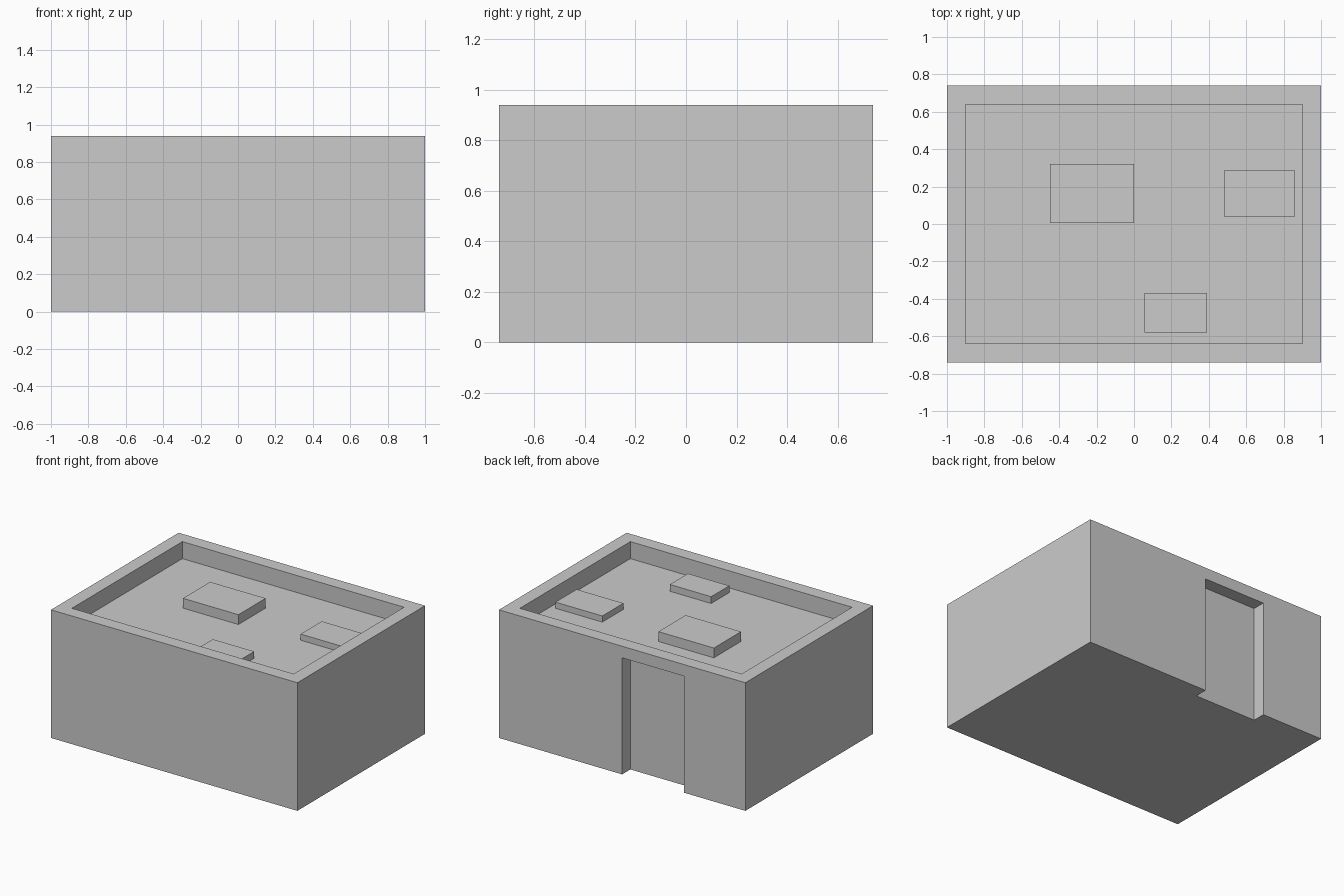
import bpy
import bmesh
from mathutils import Matrix, Vector

if "Cube" in bpy.data.objects:
    bpy.data.objects.remove(bpy.data.objects["Cube"])


def box(name, x, y, z):
    """Box spanning the given (min, max) ranges."""
    size = Vector((x[1] - x[0], y[1] - y[0], z[1] - z[0]))
    mid = Vector((sum(x), sum(y), sum(z))) / 2
    bm = bmesh.new()
    bmesh.ops.create_cube(bm, size=1, matrix=Matrix.Translation(mid) @ Matrix.Diagonal(size.to_4d()))
    mesh = bpy.data.meshes.new(name)
    bm.to_mesh(mesh)
    bm.free()
    obj = bpy.data.objects.new(name, mesh)
    bpy.context.collection.objects.link(obj)
    return obj


def cut(target, cutter):
    """Subtract the cutter and discard it."""
    mod = target.modifiers.new(cutter.name, 'BOOLEAN')
    mod.operation = 'DIFFERENCE'
    mod.solver = 'EXACT'
    mod.object = cutter
    cutter.hide_render = True
    bpy.context.view_layer.objects.active = target
    bpy.ops.object.modifier_apply(modifier=mod.name)
    bpy.data.objects.remove(cutter)


W, D, H = 1.0, 0.74, 0.94      # half width, half depth, height
WALL, ROOF = 0.1, 0.815        # parapet thickness, roof level

# Building block with sunken flat roof and a doorway recess in the back wall
building = box("building", (-W, W), (-D, D), (0, H))
cut(building, box("roof_cutter", (-W + WALL, W - WALL), (-D + WALL, D - WALL), (ROOF, H + 0.2)))
cut(building, box("door_cutter", (-0.5, 0.0), (D - 0.095, D + 0.2), (-0.2, 0.855)))

# Low units standing on the roof
units = [
    ("roof_unit_large", (-0.45, 0.0), (0.005, 0.32), 0.072),
    ("roof_unit_side", (0.48, 0.86), (0.04, 0.285), 0.045),
    ("roof_unit_small", (0.055, 0.39), (-0.58, -0.37), 0.05),
]
for name, x, y, height in units:
    box(name, x, y, (ROOF, ROOF + height))
